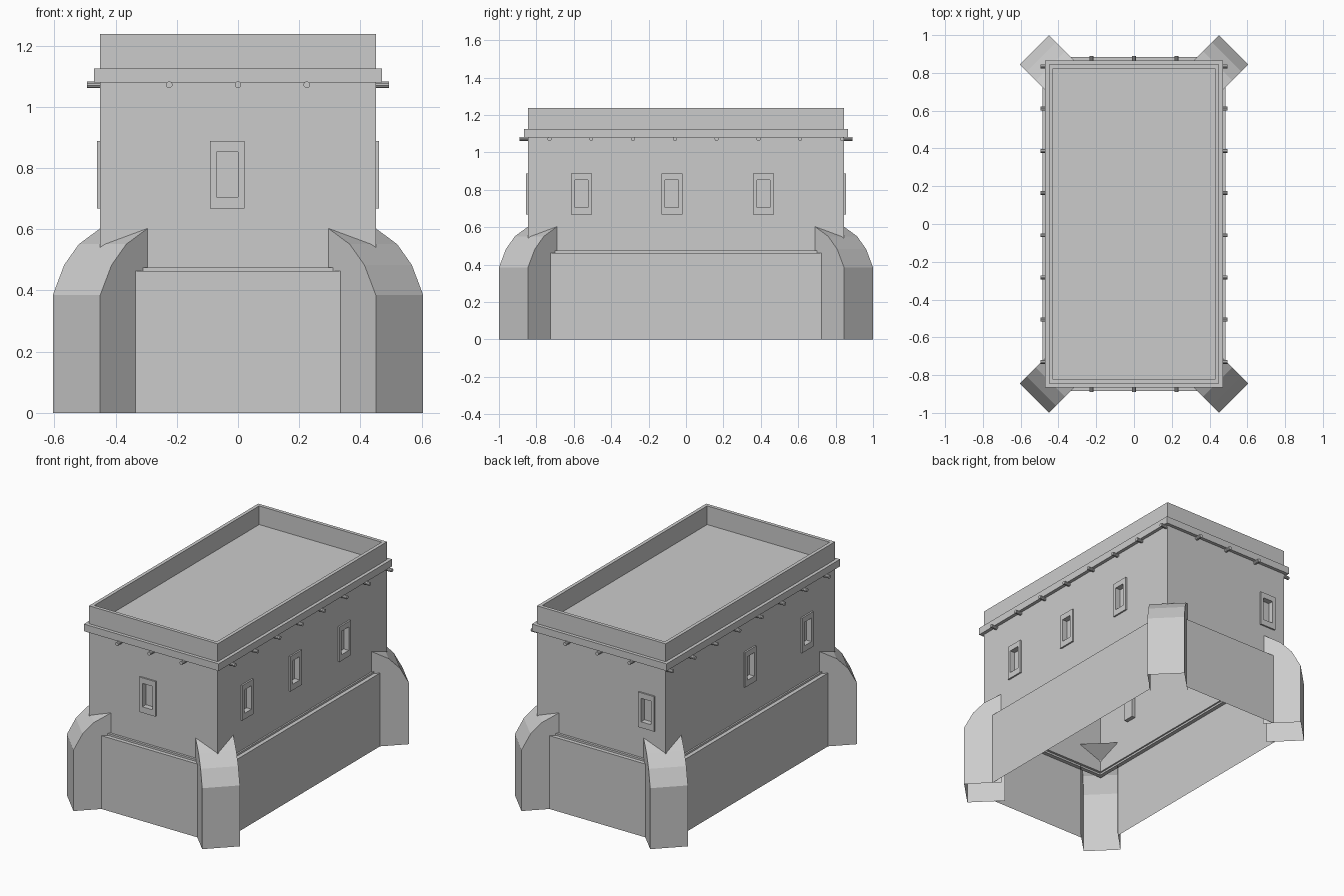
import bpy, bmesh, math
from mathutils import Matrix, Vector

if "Cube" in bpy.data.objects:
    bpy.data.objects.remove(bpy.data.objects["Cube"])

HX, HY = 0.45, 0.845          # upper wall half sizes
WALL_BOTTOM, DECK, TOP = 0.475, 1.12, 1.238


def make(name, verts, faces, fix=False):
    bm = bmesh.new()
    vs = [bm.verts.new(v) for v in verts]
    for f in faces:
        bm.faces.new([vs[i] for i in f])
    bmesh.ops.remove_doubles(bm, verts=bm.verts, dist=1e-5)
    if fix:
        bmesh.ops.recalc_face_normals(bm, faces=bm.faces)
    me = bpy.data.meshes.new(name)
    bm.to_mesh(me)
    bm.free()
    ob = bpy.data.objects.new(name, me)
    bpy.context.collection.objects.link(ob)
    return ob


def loop_faces(count, cap):
    faces = []
    for r in range(count - 1):
        for i in range(4):
            a, b = r * 4 + i, r * 4 + (i + 1) % 4
            faces.append((a, b, b + 4, a + 4))
    if cap:
        faces.append([(count - 1) * 4 + i for i in range(4)])
    return faces


def rings(name, profile, cap=False):
    """Stack of rectangles given as (half x, half y, z)."""
    verts = [(sx * x, sy * y, z) for x, y, z in profile
             for sx, sy in ((-1, -1), (1, -1), (1, 1), (-1, 1))]
    return make(name, verts, loop_faces(len(profile), cap))


def on_side(k, u, d, z):
    """Point on wall k (front, right, back, left), u along it, d outward."""
    h = HY if k % 2 == 0 else HX
    return Matrix.Rotation(k * math.pi / 2, 3, 'Z') @ Vector((u, -h - d, z))


SIDES = ["front", "right", "back", "left"]
WINDOWS = [[-0.035], [-0.558, -0.076, 0.414], [0.32], [-0.01, 0.56]]
WU, WZ0, WZ1 = 0.035, 0.705, 0.853   # opening half width, sill, head
FU, FZ0, FZ1 = 0.056, 0.667, 0.888   # surround

for k, side in enumerate(SIDES):
    half = HX if k % 2 == 0 else HY

    # Upper wall with window openings
    us = [-half] + [c + s * WU for c in WINDOWS[k] for s in (-1, 1)] + [half]
    zs = [WALL_BOTTOM, WZ0, WZ1, DECK]
    verts = [on_side(k, u, 0, z) for z in zs for u in us]
    n = len(us)
    faces = [(j * n + i, j * n + i + 1, (j + 1) * n + i + 1, (j + 1) * n + i)
             for j in range(3) for i in range(n - 1)
             if not (j == 1 and i % 2 == 1)]
    make(side + "_wall", verts, faces)

    # Window surrounds with recessed panes
    for c in WINDOWS[k]:
        prof = [(FU, FZ0, FZ1, 0), (FU, FZ0, FZ1, 0.01),
                (WU, WZ0, WZ1, 0.01), (WU, WZ0, WZ1, -0.025)]
        verts = [on_side(k, c + s * w, d, z) for w, a, b, d in prof
                 for s, z in ((-1, a), (1, a), (1, b), (-1, b))]
        make(side + "_window", verts, loop_faces(4, True))

    # Lower wall panel between the buttresses
    w = 0.335 if k % 2 == 0 else 0.725
    d = 0.04 if k % 2 == 0 else 0.035
    make(side + "_base_wall",
         [on_side(k, s * w, d, z) for s, z in ((-1, 0), (1, 0), (1, 0.463), (-1, 0.463))],
         [(0, 1, 2, 3)])

    # Projecting beam ends
    spots = [-0.225, 0, 0.225] if k % 2 == 0 else \
        [(-0.73 + 0.2235 * i) * (1 if k == 1 else -1) for i in range(8)]
    for u in spots:
        bm = bmesh.new()
        bmesh.ops.create_cone(bm, cap_ends=True, segments=10, radius1=0.011,
                              radius2=0.011, depth=0.06,
                              matrix=Matrix.Rotation(math.pi / 2, 4, 'X'))
        me = bpy.data.meshes.new("beam_end")
        bm.to_mesh(me)
        bm.free()
        ob = bpy.data.objects.new(side + "_beam_end", me)
        ob.location = on_side(k, u, 0.014, 1.072)
        ob.rotation_euler.z = k * math.pi / 2
        bpy.context.collection.objects.link(ob)

# Stepped ledge on top of the base
rings("base_ledge", [(0.485, 0.885, 0.463), (0.46, 0.86, 0.463),
                     (0.46, 0.86, 0.475), (HX, HY, 0.475)])
# Cornice band
rings("cornice", [(HX, HY, 1.08), (0.471, 0.866, 1.08),
                  (0.471, 0.866, 1.125), (HX, HY, 1.125)])
# Parapet and roof deck
rings("parapet_roof", [(HX, HY, DECK), (HX, HY, TOP), (HX - 0.022, HY - 0.022, TOP),
                       (HX - 0.022, HY - 0.022, DECK)], cap=True)

# Diagonal corner buttresses, open underneath and inside
PROFILE = [(0.158, 0), (0, 0), (0, 0.385), (0.037, 0.483), (0.085, 0.551), (0.158, 0.605)]
m = len(PROFILE)
for sx in (-1, 1):
    for sy in (-1, 1):
        verts = [(sx * (x - t), sy * (y - t), z)
                 for x, y in ((0.605, 0.845), (0.45, 1.0)) for t, z in PROFILE]
        faces = [list(range(m)), list(range(m, 2 * m))]
        faces += [(i, i + 1, m + i + 1, m + i) for i in range(1, m - 1)]
        make("corner_buttress", verts, faces, fix=True)
